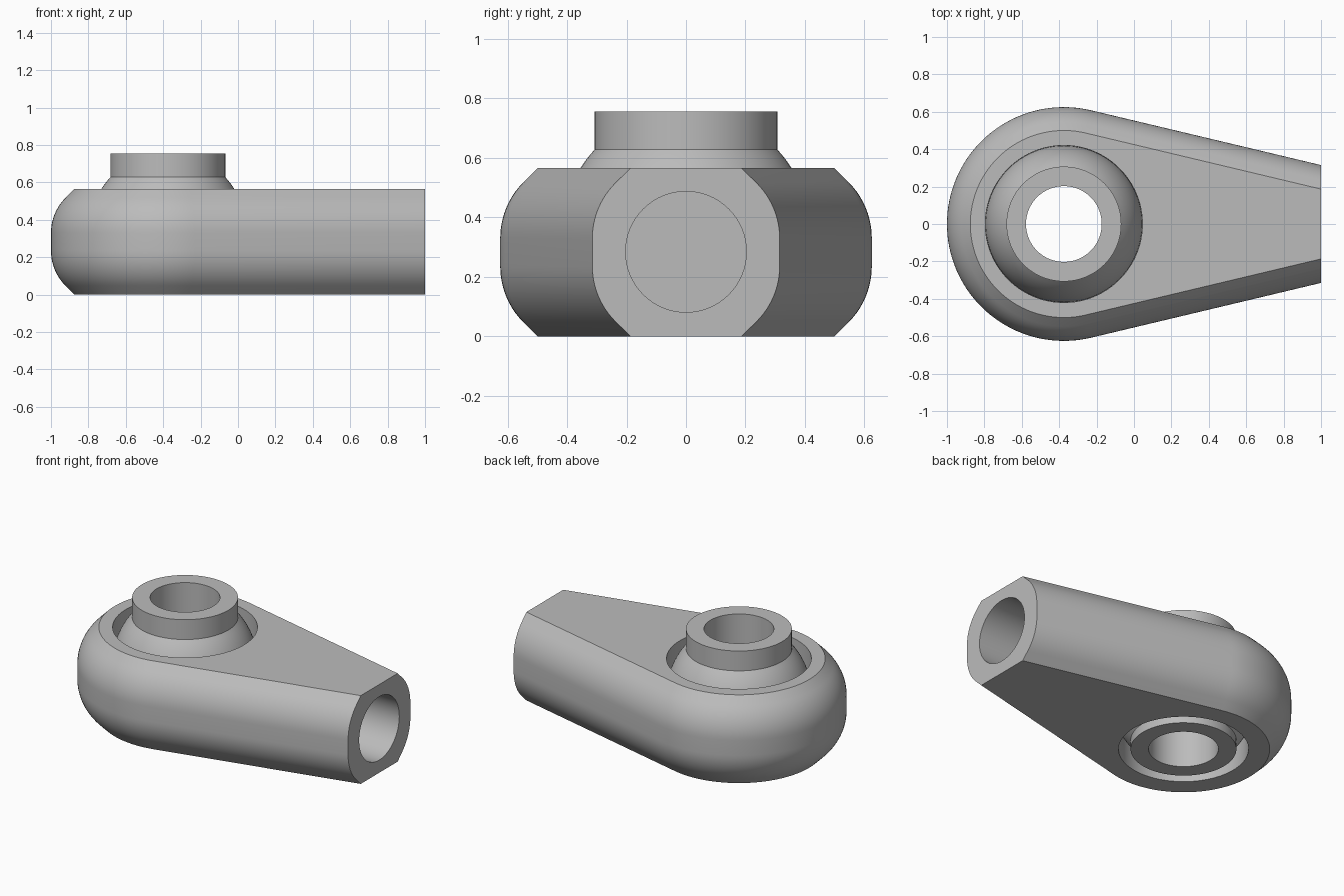
import bpy
import bmesh
from math import sin, cos, pi, sqrt, radians
from mathutils import Matrix

cube = bpy.data.objects.get("Cube")
if cube:
    bpy.data.objects.remove(cube, do_unlink=True)

# Main dimensions
EYE_X, EYE_R, HEIGHT = -0.375, 0.625, 0.565
END_Y, TAPER = 0.315, 0.2338
BALL_Z, BALL_R, COLLAR_R, HOLE_R = 0.343, 0.42, 0.307, 0.2025
TOP, MOUTH_R = 0.755, 0.377

steel = bpy.data.materials.new("steel_grey")
steel.use_nodes = True
GREY = (0.5, 0.5, 0.5, 1)
steel.diffuse_color = GREY
steel.node_tree.nodes["Principled BSDF"].inputs["Base Color"].default_value = GREY


def finish(name, bm):
    bmesh.ops.recalc_face_normals(bm, faces=bm.faces)
    mesh = bpy.data.meshes.new(name)
    bm.to_mesh(mesh)
    bm.free()
    mesh.materials.append(steel)
    obj = bpy.data.objects.new(name, mesh)
    bpy.context.collection.objects.link(obj)
    return obj


def bridge(bm, a, b):
    for i in range(len(a)):
        j = (i + 1) % len(a)
        bm.faces.new((a[i], a[j], b[j], b[i]))


def lathe(name, profile, closed, steps=96):
    """Revolve (radius, z) points about the eye axis."""
    bm = bmesh.new()
    rings = [[bm.verts.new((EYE_X + r * cos(2 * pi * i / steps),
                            r * sin(2 * pi * i / steps), z))
              for i in range(steps)] for r, z in profile]
    for a, b in zip(rings, rings[1:]):
        bridge(bm, a, b)
    if closed:
        bridge(bm, rings[-1], rings[0])
    else:
        bm.faces.new(rings[0])
        bm.faces.new(rings[-1])
    return finish(name, bm)


def sphere_arc(r, z_low, z_high, n):
    zs = [z_low + (z_high - z_low) * i / n for i in range(n + 1)]
    return [(sqrt(r * r - (z - BALL_Z) ** 2), z) for z in zs]


def smooth(obj):
    bpy.ops.object.select_all(action="DESELECT")
    obj.select_set(True)
    bpy.context.view_layer.objects.active = obj
    bpy.ops.object.shade_smooth_by_angle(angle=radians(25))


# Housing: teardrop outline stacked in inset layers, 45 degree lip plus rounded side
def outline(bm, inset, z, steps=72):
    start = pi / 2 - TAPER
    sweep = 2 * pi - 2 * start
    y_end = END_Y - inset / cos(TAPER)
    pts = [(1, y_end)]
    for i in range(steps + 1):
        t = start + sweep * i / steps
        pts.append((EYE_X + (EYE_R - inset) * cos(t), (EYE_R - inset) * sin(t)))
    pts.append((1, -y_end))
    return [bm.verts.new((x, y, z)) for x, y in pts]


ROUND, LIP, N = 0.266, 0.047, 10
lower = [(LIP + ROUND * (1 - cos(pi / 4)), 0)]
for i in range(N + 1):
    t = pi / 4 * (1 - i / N)
    lower.append((ROUND * (1 - cos(t)), LIP + ROUND * (sin(pi / 4) - sin(t))))
layers = lower + [(d, HEIGHT - z) for d, z in reversed(lower)]

bm = bmesh.new()
loops = [outline(bm, d, z) for d, z in layers]
for a, b in zip(loops, loops[1:]):
    for i in range(len(a) - 1):
        bm.faces.new((a[i], a[i + 1], b[i + 1], b[i]))
bm.faces.new(loops[0])
bm.faces.new(loops[-1])
bm.faces.new([l[0] for l in loops] + [l[-1] for l in reversed(loops)])
housing = finish("housing", bm)

# Socket cutter: straight bore above the ball equator, narrower mouth below
seat_z = BALL_Z - sqrt(BALL_R ** 2 - MOUTH_R ** 2)
socket = lathe("socket_cutter", [(MOUTH_R, -0.2)]
               + sphere_arc(BALL_R, seat_z, BALL_Z, 8) + [(BALL_R, 1)], False)

# Shank bore cutter
bm = bmesh.new()
bmesh.ops.create_cone(bm, cap_ends=True, segments=64, radius1=0.203, radius2=0.203,
                      depth=1, matrix=Matrix.Translation((0.75, 0, 0.284))
                      @ Matrix.Rotation(pi / 2, 4, "Y"))
bore = finish("shank_bore_cutter", bm)

for cutter in (socket, bore):
    cutter.hide_render = True
    mod = housing.modifiers.new(cutter.name, "BOOLEAN")
    mod.operation = "DIFFERENCE"
    mod.solver = "EXACT"
    mod.object = cutter
    bpy.context.view_layer.objects.active = housing
    bpy.ops.object.modifier_apply(modifier=mod.name)
    bpy.data.objects.remove(cutter, do_unlink=True)
smooth(housing)

# Swivel ball with a collar at each end and a through hole
R = BALL_R - 0.001
half = sqrt(R * R - COLLAR_R ** 2)
ball = lathe("swivel_ball", [(HOLE_R, 0), (COLLAR_R, 0)]
             + sphere_arc(R, BALL_Z - half, BALL_Z + half, 28)
             + [(COLLAR_R, TOP), (HOLE_R, TOP)], True)
smooth(ball)
